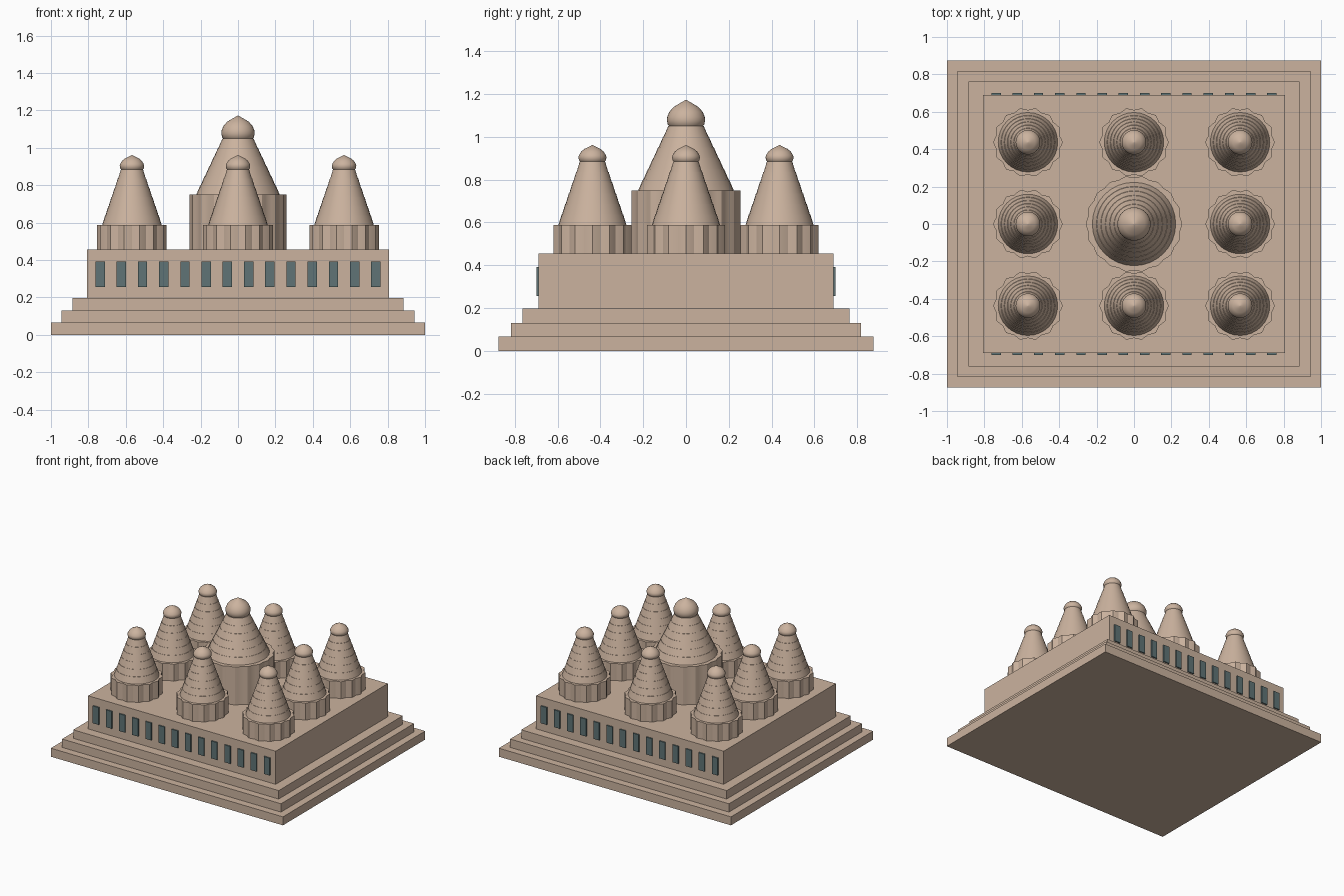
import bpy, math

if "Cube" in bpy.data.objects:
    bpy.data.objects.remove(bpy.data.objects["Cube"])


def material(name, rgb):
    m = bpy.data.materials.new(name)
    m.diffuse_color = (*rgb, 1)
    m.use_nodes = True
    m.node_tree.nodes["Principled BSDF"].inputs["Base Color"].default_value = m.diffuse_color
    return m


STONE = material("sandstone", (0.60, 0.45, 0.345))
GLASS = material("slate_blue", (0.115, 0.175, 0.18))


def finish(name, verts, faces, mat, smooth=None):
    mesh = bpy.data.meshes.new(name)
    mesh.from_pydata(verts, [], faces)
    mesh.materials.append(mat)
    ob = bpy.data.objects.new(name, mesh)
    bpy.context.collection.objects.link(ob)
    if smooth:
        bpy.context.view_layer.objects.active = ob
        ob.select_set(True)
        bpy.ops.object.shade_smooth_by_angle(angle=math.radians(smooth))
        ob.select_set(False)
    return ob


def box(name, x, y, z0, z1, hx, hy, mat):
    bpy.ops.mesh.primitive_cube_add(size=1, location=(x, y, (z0 + z1) / 2))
    ob = bpy.context.object
    ob.name = name
    ob.scale = (2 * hx, 2 * hy, z1 - z0)
    ob.data.materials.append(mat)
    ob.select_set(False)


def lathe(name, x, y, rings, n, mat, lobes=0, depth=0, smooth=30):
    """Stack of closed rings (radius, height), optionally scalloped."""
    verts, faces = [], []
    for r, z in rings:
        for i in range(n):
            a = 2 * math.pi * i / n
            rr = r - depth * (1 - math.cos(lobes * a)) / 2
            verts.append((x + rr * math.cos(a), y + rr * math.sin(a), z))
    for k in range(len(rings) - 1):
        for i in range(n):
            j = (i + 1) % n
            faces.append((k * n + i, k * n + j, k * n + n + j, k * n + n + i))
    faces.append(tuple(reversed(range(n))))
    faces.append(tuple(range((len(rings) - 1) * n, len(rings) * n)))
    return finish(name, verts, faces, mat, smooth)


def tower(tag, x, y, z0, z1, z2, r_drum, r_low, r_top, cap, lobes, depth):
    # Scalloped drum
    lathe(tag + "_drum", x, y, [(r_drum, z0), (r_drum, z1)], lobes * 4, STONE,
          lobes, depth)
    # Tapering spire in courses with fine ledges
    rings, courses = [], 6
    for i in range(courses):
        for t, d in ((i / courses, 0.001), ((i + 1) / courses, 0.003)):
            rings.append((r_low + (r_top - r_low) * t + d,
                          z1 + (z2 - z1) * t))
    lathe(tag + "_spire", x, y, rings, 32, STONE)
    # Rounded finial with a pointed crown
    lathe(tag + "_finial", x, y, cap, 32, STONE, smooth=40)


# Stepped plinth and main hall
for name, hx, hy, z0, z1 in (("lower_step", 1.0, 0.875, 0, 0.066),
                             ("middle_step", 0.943, 0.818, 0.066, 0.131),
                             ("upper_step", 0.885, 0.763, 0.131, 0.197),
                             ("main_hall", 0.808, 0.69, 0.197, 0.455)):
    box(name, 0, 0, z0, z1, hx, hy, STONE)

# Window plates along the front and back
for side in (-1, 1):
    for i in range(14):
        box("window", -0.737 + i * 0.1134, side * 0.6945, 0.257, 0.392,
            0.025, 0.0048, GLASS)

# Eight small towers around one large tower
small_cap = [(0.056, 0.882), (0.063, 0.89), (0.0655, 0.905), (0.062, 0.915),
             (0.053, 0.93), (0.038, 0.943), (0.018, 0.952), (0.002, 0.961)]
large_cap = [(0.076, 1.047), (0.085, 1.056), (0.089, 1.075), (0.088, 1.092),
             (0.078, 1.116), (0.058, 1.139), (0.028, 1.157), (0.002, 1.172)]
for x in (-0.567, 0, 0.567):
    for y in (-0.437, 0, 0.437):
        if x or y:
            tower("small_tower", x, y, 0.455, 0.587, 0.885, 0.186, 0.158,
                  0.056, small_cap, 14, 0.014)
tower("large_tower", 0, 0, 0.455, 0.75, 1.05, 0.258, 0.222, 0.08,
      large_cap, 18, 0.01)
